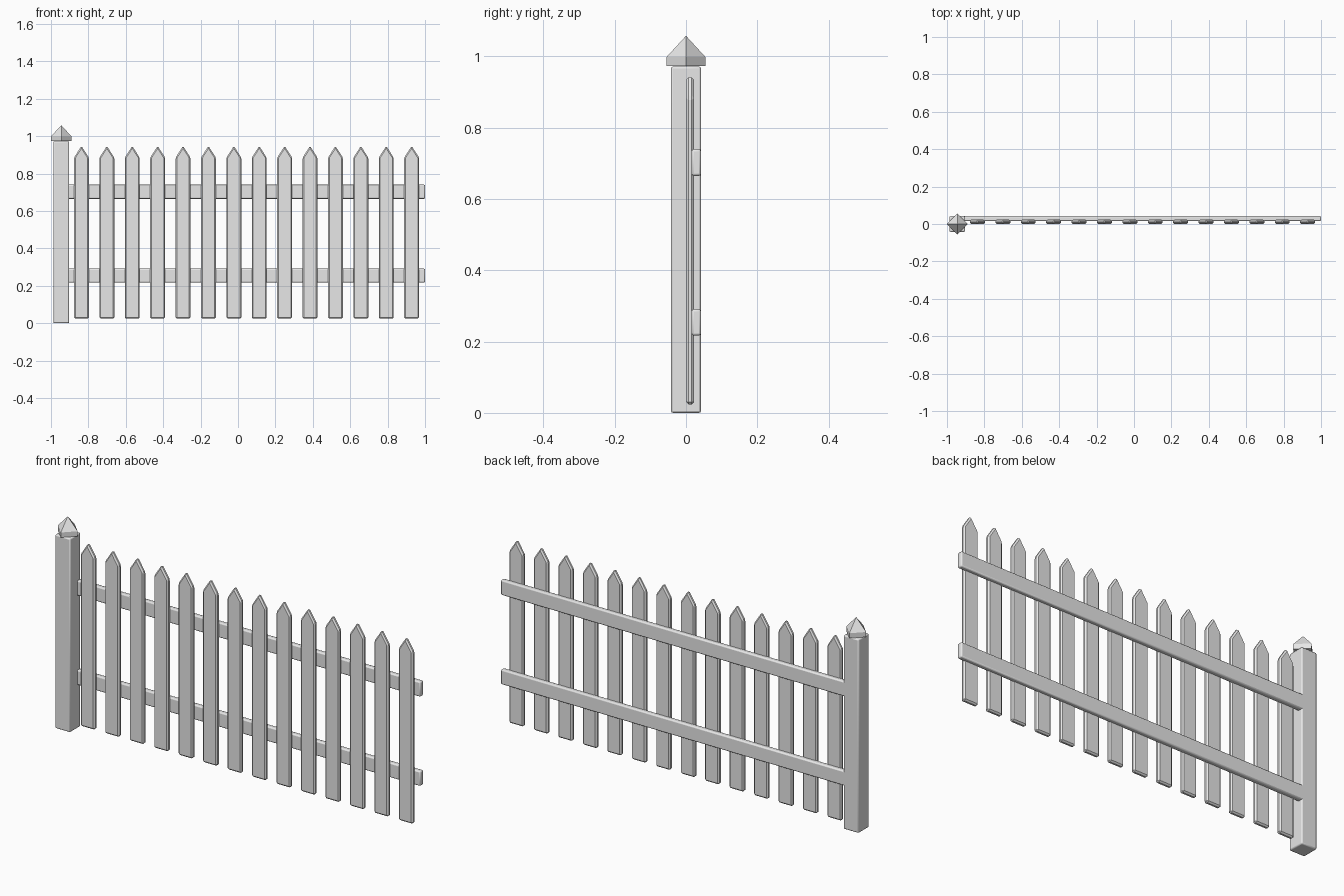
import bpy, bmesh, math

if "Cube" in bpy.data.objects:
    bpy.data.objects.remove(bpy.data.objects["Cube"])

paint = bpy.data.materials.new("light_grey")
paint.diffuse_color = (0.8, 0.8, 0.8, 1)
paint.use_nodes = True
paint.node_tree.nodes["Principled BSDF"].inputs["Base Color"].default_value = paint.diffuse_color


def add_object(name, bm, bevel=0.0, segments=1, smooth=False):
    bmesh.ops.recalc_face_normals(bm, faces=bm.faces)
    mesh = bpy.data.meshes.new(name)
    bm.to_mesh(mesh)
    bm.free()
    mesh.materials.append(paint)
    obj = bpy.data.objects.new(name, mesh)
    bpy.context.collection.objects.link(obj)
    if bevel:
        mod = obj.modifiers.new("rounded_edges", "BEVEL")
        mod.width = bevel
        mod.segments = segments
        mod.limit_method = "ANGLE"
        mod.angle_limit = math.radians(30)
    if smooth:
        bpy.ops.object.select_all(action="DESELECT")
        obj.select_set(True)
        bpy.context.view_layer.objects.active = obj
        bpy.ops.object.shade_smooth_by_angle(angle=math.radians(50))
    return obj


def prism(points, offset):
    """Closed outline pushed along an offset."""
    bm = bmesh.new()
    face = bm.faces.new([bm.verts.new(p) for p in points])
    new = bmesh.ops.extrude_face_region(bm, geom=[face])["geom"]
    bmesh.ops.translate(bm, vec=offset, verts=[v for v in new if isinstance(v, bmesh.types.BMVert)])
    return bm


def box(x0, x1, y0, y1, z0, z1):
    return prism([(x0, y0, z0), (x1, y0, z0), (x1, y1, z0), (x0, y1, z0)], (0, 0, z1 - z0))


POST_X = -0.945

# Square post
add_object("post", box(POST_X - 0.042, POST_X + 0.042, -0.042, 0.042, 0, 0.972), 0.006, 2, True)

# Diamond-set pointed cap on the post
r = 0.055
bm = prism([(POST_X + r, 0, 0.973), (POST_X, r, 0.973), (POST_X - r, 0, 0.973), (POST_X, -r, 0.973)],
           (0, 0, 0.025))
bm.faces.ensure_lookup_table()
top = max(bm.faces, key=lambda f: f.calc_center_median().z)
bmesh.ops.poke(bm, faces=[top])
max(bm.verts, key=lambda v: len(v.link_edges) * (abs(v.co.x - POST_X) < 0.01 and abs(v.co.y) < 0.01)).co.z = 1.058
add_object("post_cap", bm)

# Two horizontal rails behind the pickets
for name, z0, z1 in (("lower_rail", 0.217, 0.291), ("upper_rail", 0.665, 0.74)):
    add_object(name, box(-0.915, 1.0, 0.016, 0.042, z0, z1), 0.006, 2, True)

# Row of pointed pickets
for i in range(14):
    x = -0.837 + i * 0.1358
    outline = [(-0.04, 0.024), (0.04, 0.024), (0.04, 0.885), (0, 0.947), (-0.04, 0.885)]
    bm = prism([(x + px, 0.0, z) for px, z in outline], (0, 0.023, 0))
    add_object(f"picket_{i + 1}", bm, 0.007)
